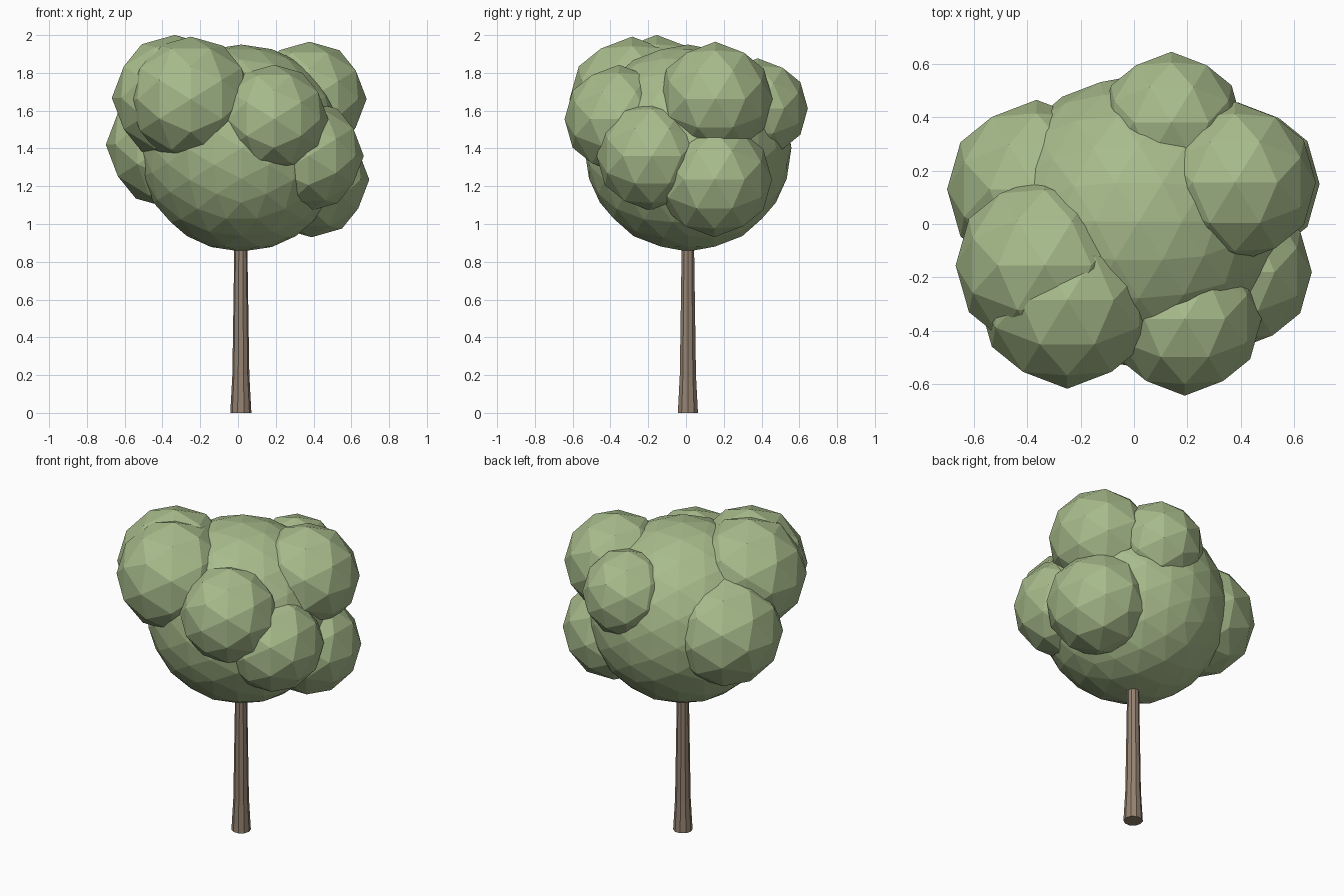
import bpy
import bmesh
import math
from mathutils import Matrix

cube = bpy.data.objects.get("Cube")
if cube:
    bpy.data.objects.remove(cube, do_unlink=True)


def make_material(name, rgb):
    mat = bpy.data.materials.new(name)
    mat.use_nodes = True
    mat.diffuse_color = (*rgb, 1)
    bsdf = mat.node_tree.nodes["Principled BSDF"]
    bsdf.inputs["Base Color"].default_value = (*rgb, 1)
    bsdf.inputs["Roughness"].default_value = 0.9
    return mat


leaf_green = make_material("leaf green", (0.39, 0.50, 0.26))
bark_brown = make_material("bark brown", (0.30, 0.225, 0.165))


def add_object(name, bm, mat):
    bmesh.ops.recalc_face_normals(bm, faces=bm.faces)
    mesh = bpy.data.meshes.new(name)
    bm.to_mesh(mesh)
    bm.free()
    mesh.materials.append(mat)
    obj = bpy.data.objects.new(name, mesh)
    bpy.context.collection.objects.link(obj)
    return obj


# Tilt so an icosphere edge, not a corner, sits on each axis
TILT = Matrix.Rotation(-math.atan(2) / 2, 4, "Y")


def add_foliage(name, centre, radius, detail=2):
    bm = bmesh.new()
    bmesh.ops.create_icosphere(bm, subdivisions=detail, radius=radius, matrix=TILT)
    add_object(name, bm, leaf_green).location = centre


def add_trunk(name, centre, rings, sides):
    bm = bmesh.new()
    loops = []
    for z, r in rings:
        loops.append([bm.verts.new((r * math.cos(a), r * math.sin(a), z))
                      for a in (math.tau * i / sides for i in range(sides))])
    for low, high in zip(loops, loops[1:]):
        for i in range(sides):
            j = (i + 1) % sides
            bm.faces.new((low[i], low[j], high[j], high[i]))
    bm.faces.new(loops[0][::-1])
    bm.faces.new(loops[-1])
    add_object(name, bm, bark_brown).location = centre


# Trunk, flared at the foot and running up into the crown
add_trunk("trunk", (0.015, 0.01, 0),
          [(0, 0.056), (0.2, 0.045), (0.85, 0.035), (1.1, 0.032)], 10)

# Crown core
add_foliage("crown_core", (0.018, 0.01, 1.402), 0.548, 3)

# Leaf clumps around the core
clumps = {
    "front_right_clump": ((-0.25, -0.285, 1.66), 0.332),
    "upper_right_clump": ((-0.335, -0.155, 1.668), 0.333),
    "back_right_clump": ((-0.365, 0.13, 1.42), 0.335),
    "front_left_clump": ((0.19, -0.355, 1.555), 0.288),
    "left_clump": ((0.373, -0.18, 1.36), 0.293),
    "lower_left_clump": ((0.39, 0.15, 1.235), 0.305),
    "upper_left_clump": ((0.378, 0.155, 1.662), 0.303),
    "back_clump": ((0.14, 0.38, 1.612), 0.265),
}
for name, (centre, radius) in clumps.items():
    add_foliage(name, centre, radius)
